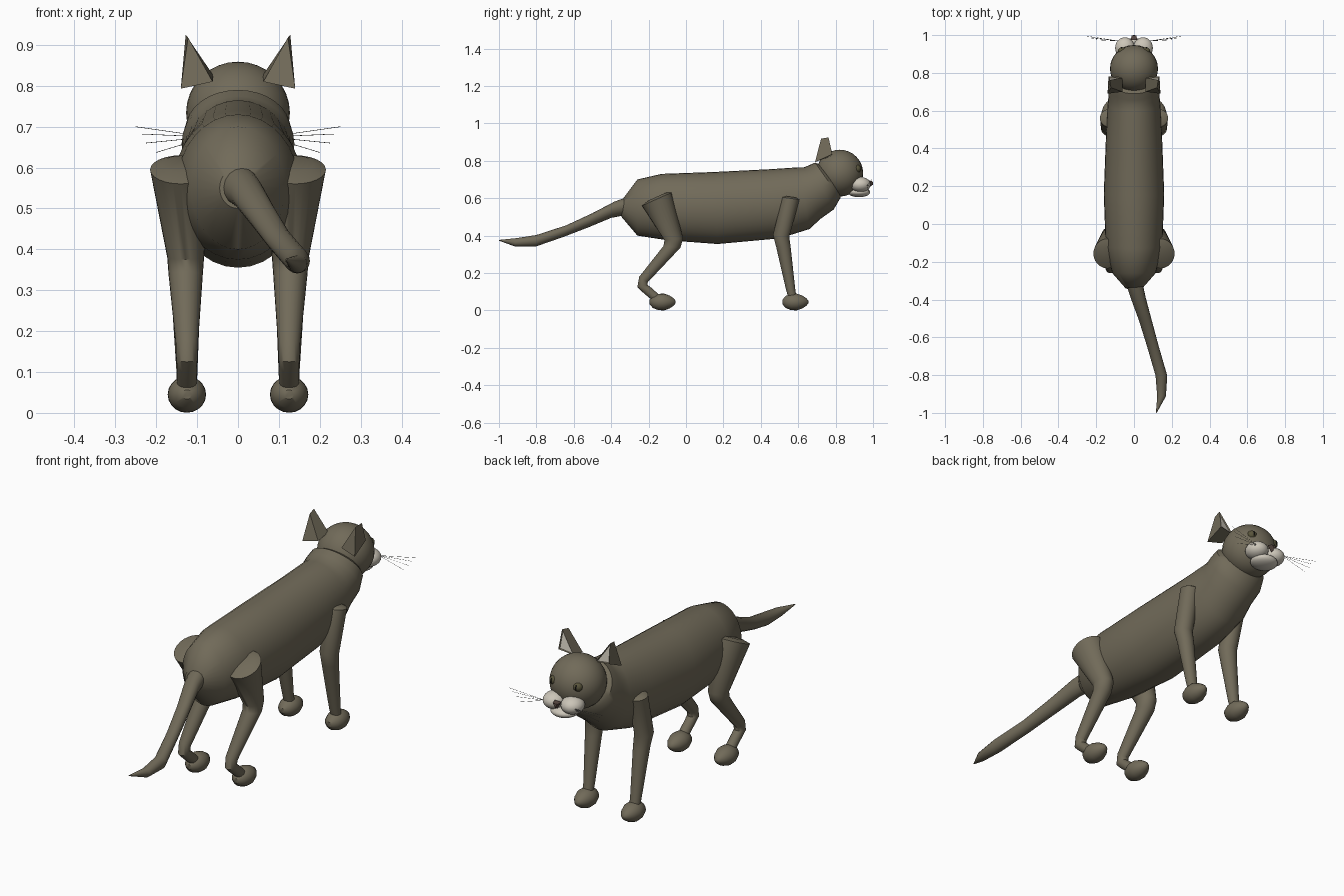
import bpy, bmesh, math
from mathutils import Vector, Matrix

cube = bpy.data.objects.get("Cube")
if cube:
    bpy.data.objects.remove(cube, do_unlink=True)


def material(name, rgb):
    m = bpy.data.materials.new(name)
    m.use_nodes = True
    m.diffuse_color = (*rgb, 1)
    m.node_tree.nodes["Principled BSDF"].inputs["Base Color"].default_value = (*rgb, 1)
    return m


FUR = material("olive_fur", (0.165, 0.145, 0.10))
CREAM = material("cream_fur", (0.60, 0.56, 0.48))
EYE = material("dark_olive_eye", (0.10, 0.09, 0.045))
BLACK = material("black", (0.012, 0.011, 0.01))
NOSE = material("brown_nose", (0.09, 0.06, 0.05))
WHISKER = material("grey_whisker", (0.15, 0.15, 0.14))


def finish(name, bm, mats, angle=40):
    mesh = bpy.data.meshes.new(name)
    bmesh.ops.recalc_face_normals(bm, faces=bm.faces)
    bm.to_mesh(mesh)
    bm.free()
    ob = bpy.data.objects.new(name, mesh)
    bpy.context.collection.objects.link(ob)
    for m in mats:
        mesh.materials.append(m)
    if angle:
        bpy.ops.object.select_all(action='DESELECT')
        ob.select_set(True)
        bpy.context.view_layer.objects.active = ob
        bpy.ops.object.shade_smooth_by_angle(angle=math.radians(angle))
    return ob


def loft(name, rings, side=1, n=24, mat=FUR, angle=40):
    """Skin elliptical rings: (centre x, half width, end a (y, z), end b (y, z))."""
    bm = bmesh.new()
    loops = []
    for x, w, a, b in rings:
        a, b = Vector((x * side, *a)), Vector((x * side, *b))
        mid, arm = (a + b) / 2, (a - b) / 2
        loops.append([bm.verts.new(mid + arm * math.cos(t) + Vector((w * math.sin(t), 0, 0)))
                      for t in (i * math.tau / n for i in range(n))])
    for p, q in zip(loops, loops[1:]):
        for i in range(n):
            j = (i + 1) % n
            bm.faces.new((p[i], p[j], q[j], q[i]))
    bm.faces.new(loops[0])
    bm.faces.new(loops[-1])
    return finish(name, bm, [mat], angle)


def ball(name, centre, radii, mat, seg=24):
    bm = bmesh.new()
    bmesh.ops.create_uvsphere(bm, u_segments=seg, v_segments=seg // 2, radius=1,
                              matrix=Matrix.Translation(centre) @ Matrix.Diagonal((*radii, 1)))
    return finish(name, bm, [mat])


# Torso and neck
loft("torso", [
    (0, .045, (-.335, .60), (-.345, .50)),
    (0, .115, (-.26, .70), (-.26, .40)),
    (0, .15, (-.13, .73), (-.10, .375)),
    (0, .16, (.15, .74), (.17, .355)),
    (0, .148, (.45, .755), (.50, .385)),
    (0, .14, (.60, .765), (.66, .435)),
    (0, .135, (.63, .765), (.72, .49)),
    (0, .138, (.655, .775), (.79, .54)),
    (0, .128, (.69, .79), (.825, .60)),
    (0, .09, (.74, .77), (.83, .64)),
], n=32)

# Tail
loft("tail", [
    (0, .045, (-.30, .61), (-.32, .51)),
    (.022, .04, (-.38, .583), (-.40, .495)),
    (.06, .034, (-.50, .52), (-.52, .445)),
    (.10, .031, (-.64, .455), (-.655, .393)),
    (.145, .031, (-.80, .403), (-.805, .341)),
    (.146, .023, (-.91, .386), (-.915, .342)),
    (.118, .002, (-1.0, .377), (-1.0, .373)),
], n=16)

# Head, muzzle and nose
ball("head", (0, .822, .734), (.127, .125, .125), FUR, 32)
ball("chin", (0, .925, .632), (.065, .06, .027), CREAM)
bm = bmesh.new()
for p in ((-.018, .975, .695), (.018, .975, .695), (0, .98, .66),
          (-.012, .998, .69), (.012, .998, .69), (0, 1.0, .672)):
    bm.verts.new(p)
bmesh.ops.convex_hull(bm, input=bm.verts)
finish("nose", bm, [NOSE], 0)


def ear(name, side):
    bm = bmesh.new()
    points = [(.14, .69, .793), (.062, .70, .81), (.06, .775, .825), (.135, .782, .835),
              (.122, .722, .918), (.128, .762, .925)]
    v = [bm.verts.new((x * side, y, z)) for x, y, z in points]
    for idx in ((0, 1, 2, 3), (0, 1, 4), (1, 2, 5, 4), (0, 4, 5, 3)):
        bm.faces.new([v[i] for i in idx])
    inner = bm.faces.new((v[2], v[3], v[5]))
    bmesh.ops.recalc_face_normals(bm, faces=bm.faces)
    # Sunken pale inner ear
    bmesh.ops.inset_region(bm, faces=[inner], thickness=.007, depth=-.006)
    inner.material_index = 1
    finish(name, bm, [FUR, CREAM], 25)


def whisker(name, side, end):
    c = bpy.data.curves.new(name, 'CURVE')
    c.dimensions = '3D'
    c.bevel_depth = .0007
    c.bevel_resolution = 0
    s = c.splines.new('POLY')
    s.points.add(1)
    s.points[0].co = (.075 * side, .968, .675, 1)
    s.points[1].co = (end[0] * side, end[1], end[2], 1)
    c.materials.append(WHISKER)
    bpy.context.collection.objects.link(bpy.data.objects.new(name, c))


def paw(name, x, y, side):
    shape = ((-.068, .012), (-.05, .034), (-.02, .046), (.01, .047), (.04, .036), (.062, .02), (.072, .006))
    loft(name, [(x, r, (y + d, .045 + r * .95), (y + d, .045 - r * .95)) for d, r in shape], side, 20)


for label, side in (("left", 1), ("right", -1)):
    ear(label + "_ear", side)
    ball(label + "_muzzle_pad", (.048 * side, .932, .673), (.052, .056, .04), CREAM)
    ball(label + "_eye", (.062 * side, .914, .757), (.024, .022, .022), EYE, 16)
    ball(label + "_pupil", (.066 * side, .927, .758), (.006, .011, .014), BLACK, 12)
    for k, end in enumerate(((.25, .995, .70), (.235, .988, .682), (.225, .984, .66), (.20, .975, .637))):
        whisker(f"{label}_whisker_{k + 1}", side, end)

    # Front leg: shoulder, elbow, wrist
    loft(label + "_front_leg", [
        (.135, .030, (.535, .611), (.59, .603)),
        (.135, .045, (.515, .605), (.607, .592)),
        (.132, .043, (.465, .405), (.552, .395)),
        (.128, .038, (.482, .34), (.56, .335)),
        (.125, .026, (.535, .11), (.585, .105)),
        (.125, .024, (.55, .06), (.595, .06)),
    ], side)
    paw(label + "_front_paw", .125, .583, side)

    # Hind leg: thigh, knee, hock, foot
    loft(label + "_hind_leg", [
        (.14, .045, (-.20, .588), (-.11, .629)),
        (.14, .075, (-.235, .56), (-.078, .63)),
        (.128, .045, (-.115, .375), (-.015, .385)),
        (.128, .042, (-.12, .345), (-.03, .335)),
        (.125, .027, (-.25, .18), (-.205, .15)),
        (.125, .026, (-.26, .125), (-.205, .135)),
        (.125, .024, (-.235, .10), (-.19, .125)),
        (.125, .024, (-.17, .045), (-.145, .085)),
    ], side)
    paw(label + "_hind_paw", .125, -.127, side)
